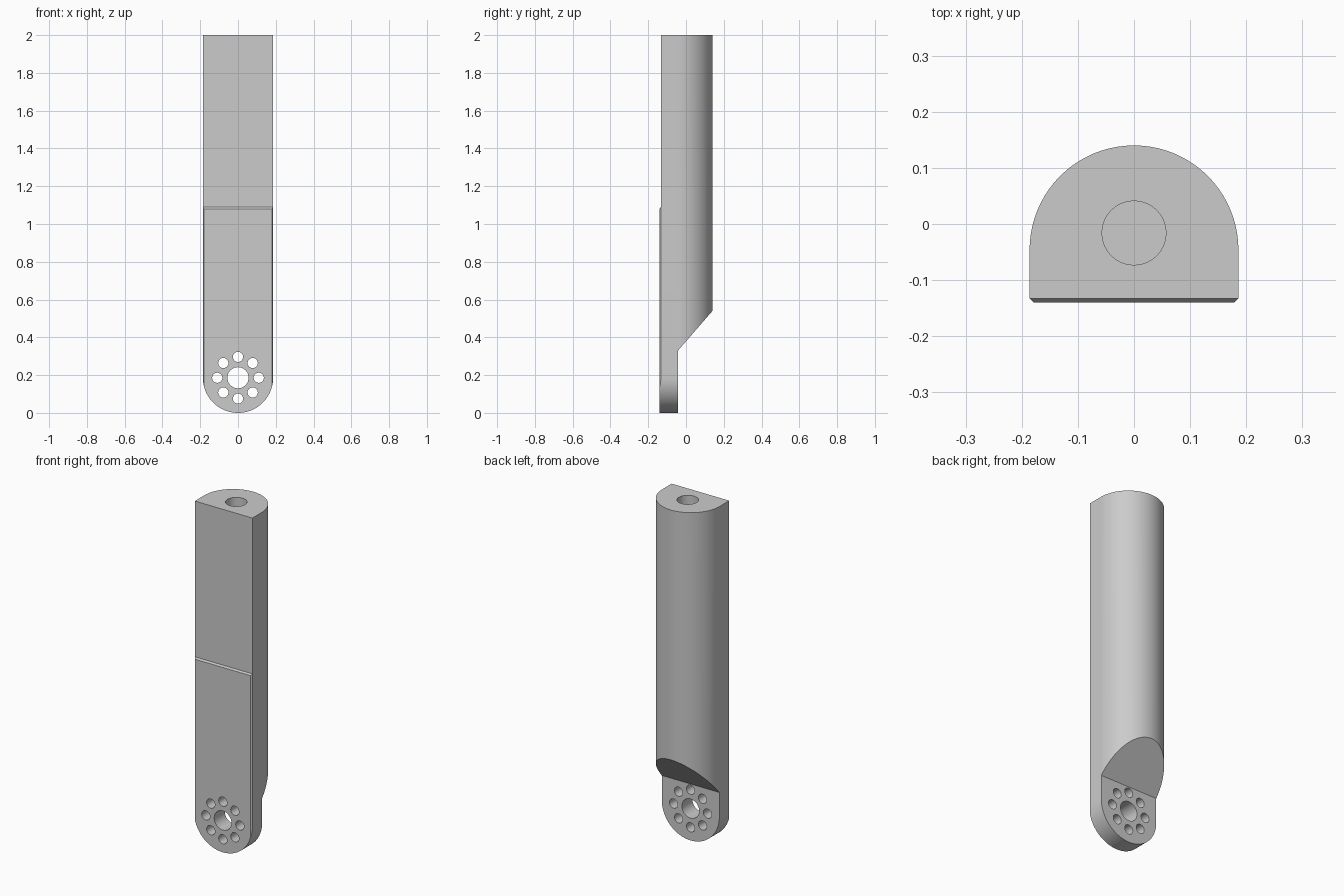
import bpy, bmesh
from math import sin, cos, pi, radians

cube = bpy.data.objects.get("Cube")
if cube:
    bpy.data.objects.remove(cube, do_unlink=True)

R = 0.186          # half width and rounding radius
FRONT, PANEL = -0.14, -0.133
LUG_BACK = -0.042

grey = bpy.data.materials.new("plain_grey")
grey.use_nodes = True
grey.diffuse_color = (0.6, 0.6, 0.6, 1)
grey.node_tree.nodes["Principled BSDF"].inputs["Base Color"].default_value = (0.6, 0.6, 0.6, 1)


def arc(cx, cy, r, start, end, n):
    return [(cx + r * cos(start + (end - start) * i / n),
             cy + r * sin(start + (end - start) * i / n)) for i in range(n + 1)]


def prism(name, points, axis, low, high):
    """Extrude a flat outline along an axis."""
    place = {"x": lambda a, b, h: (h, a, b),
             "y": lambda a, b, h: (a, h, b),
             "z": lambda a, b, h: (a, b, h)}[axis]
    bm = bmesh.new()
    ends = [[bm.verts.new(place(a, b, h)) for a, b in points] for h in (low, high)]
    for ring in ends:
        bm.faces.new(ring)
    for i in range(len(points)):
        j = (i + 1) % len(points)
        bm.faces.new((ends[0][i], ends[0][j], ends[1][j], ends[1][i]))
    bmesh.ops.recalc_face_normals(bm, faces=bm.faces)
    mesh = bpy.data.meshes.new(name)
    bm.to_mesh(mesh)
    bm.free()
    mesh.materials.append(grey)
    obj = bpy.data.objects.new(name, mesh)
    bpy.context.collection.objects.link(obj)
    return obj


def circle(cx, cy, r, n=32):
    return arc(cx, cy, r, 0, 2 * pi, n)[:-1]


# D-shaped bar with chamfered front corners
back = arc(0, 0.14 - R, R, 0, pi, 64)
bar = prism("handle_bar", back + [(-R, PANEL), (-R + 0.007, FRONT),
                                  (R - 0.007, FRONT), (R, PANEL)], "z", 0, 2)

# Sloped cut behind the mounting lug
slope = (0.54 - 0.33) / (0.14 - LUG_BACK)
cutters = [prism("slope_cutter", [(LUG_BACK, -0.1), (LUG_BACK, 0.33),
                                  (0.3, 0.33 + slope * (0.3 - LUG_BACK)), (0.3, -0.1)],
                 "x", -0.4, 0.4)]

# Shallow step on the upper front
cutters.append(prism("step_cutter", [(PANEL, 1.09), (PANEL, 2.1), (-0.3, 2.1),
                                     (-0.3, 0.8), (FRONT, 1.08)], "x", -0.4, 0.4))

# Rounded lug end
cutters.append(prism("round_end_cutter", arc(0, R, R, pi, 2 * pi, 48) +
                     [(0.3, R), (0.3, -0.1), (-0.3, -0.1), (-0.3, R)], "y", -0.3, 0.3))

# Lug holes: centre bore and ring of eight
cutters.append(prism("bore_cutter", circle(0, R, 0.056), "y", -0.3, 0.1))
for i in range(8):
    a = i * pi / 4
    cutters.append(prism("ring_hole_cutter", circle(0.11 * cos(a), R + 0.11 * sin(a), 0.027, 24),
                         "y", -0.3, 0.1))

# Blind hole in the top
cutters.append(prism("top_hole_cutter", circle(0, -0.016, 0.057, 40), "z", 1.7, 2.1))

bpy.context.view_layer.objects.active = bar
for cutter in cutters:
    mod = bar.modifiers.new(cutter.name, "BOOLEAN")
    mod.operation, mod.solver, mod.object = "DIFFERENCE", "EXACT", cutter
    bpy.ops.object.modifier_apply(modifier=mod.name)
    bpy.data.objects.remove(cutter, do_unlink=True)

bpy.ops.object.select_all(action="DESELECT")
bar.select_set(True)
bpy.ops.object.shade_smooth_by_angle(angle=radians(25))
